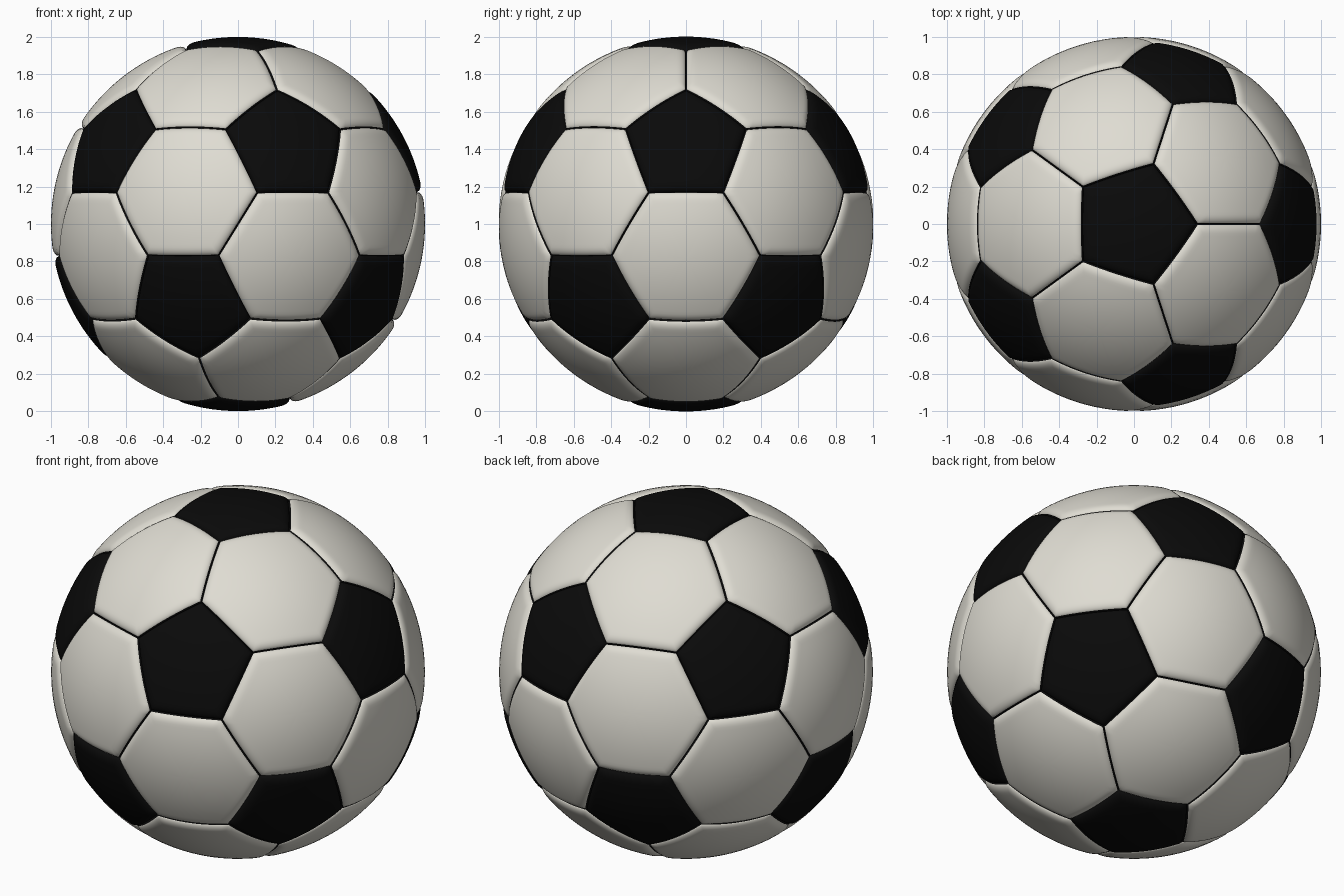
import bpy
import bmesh
from math import sqrt, sin, cos, radians
from mathutils import Vector

cube = bpy.data.objects.get("Cube")
if cube:
    bpy.data.objects.remove(cube, do_unlink=True)

CENTRE = Vector((0, 0, 1))
SEGMENTS = 12          # divisions along each panel edge
ROUND_WIDTH = 0.045    # width of the rounded panel rim
SEAM_DEPTH = 0.03
INSETS = [0, 0.005, 0.01, 0.016, 0.024, 0.034, 0.045, 0.06]


def make_material(name, colour, roughness):
    mat = bpy.data.materials.new(name)
    mat.use_nodes = True
    mat.diffuse_color = colour
    shader = mat.node_tree.nodes["Principled BSDF"]
    shader.inputs["Base Color"].default_value = colour
    shader.inputs["Roughness"].default_value = roughness
    return mat


white = make_material("warm_white", (0.74, 0.72, 0.65, 1), 0.5)
black = make_material("black", (0.003, 0.003, 0.003, 1), 0.5)


def rim_radius(inset):
    """Quarter-round fall from the ball surface into the seam."""
    t = max(0, 1 - inset / ROUND_WIDTH)
    return 1 - SEAM_DEPTH * (1 - sqrt(1 - t * t))


def add_panel(bm, corners):
    """Fill one panel with concentric rings pushed out onto the sphere."""
    middle = sum(corners, Vector()) / len(corners)
    apothem = ((corners[0] + corners[1]) / 2 - middle).length
    outline = []
    for a, b in zip(corners, corners[1:] + corners[:1]):
        outline += [a.lerp(b, i / SEGMENTS) for i in range(SEGMENTS)]
    inner = 1 - INSETS[-1] / apothem
    scales = [1 - d / apothem for d in INSETS]
    scales += [inner * k / 8 for k in range(7, 0, -1)]
    rings = []
    for s in scales:
        radius = rim_radius((1 - s) * apothem)
        rings.append([bm.verts.new(CENTRE + middle.lerp(p, s).normalized() * radius)
                      for p in outline])
    n = len(outline)
    for level, (outer, inside) in enumerate(zip(rings, rings[1:])):
        for i in range(n):
            j = (i + 1) % n
            face = bm.faces.new((outer[i], outer[j], inside[j], inside[i]))
            face.material_index = 1 if level == 0 else 0   # dark seam line
    hub = bm.verts.new(CENTRE + middle.normalized())
    for i in range(n):
        bm.faces.new((rings[-1][i], rings[-1][(i + 1) % n], hub))


def build_panels(name, panels, materials):
    bm = bmesh.new()
    for corners in panels:
        add_panel(bm, corners)
    for face in bm.faces:
        face.smooth = True
        face.normal_update()
        if face.normal.dot(face.calc_center_median() - CENTRE) < 0:
            face.normal_flip()
    mesh = bpy.data.meshes.new(name)
    bm.to_mesh(mesh)
    bm.free()
    for mat in materials:
        mesh.materials.append(mat)
    obj = bpy.data.objects.new(name, mesh)
    bpy.context.collection.objects.link(obj)


# Icosahedron: two poles and two staggered rings of five
ring_z, ring_r = 1 / sqrt(5), 2 / sqrt(5)
points = [Vector((0, 0, 1)), Vector((0, 0, -1))]
for k in range(5):
    for turn, z in ((0, ring_z), (36, -ring_z)):
        a = radians(72 * k + turn)
        points.append(Vector((ring_r * cos(a), ring_r * sin(a), z)))


def adjacent(a, b):
    return 0.4 < a.dot(b) < 0.5


def sorted_around(corners):
    """Order corners by angle about the panel's middle."""
    axis = sum(corners, Vector()).normalized()
    u = (corners[0] - axis * corners[0].dot(axis)).normalized()
    v = axis.cross(u)
    return sorted(corners, key=lambda p: Vector((p.dot(u), p.dot(v))).angle_signed(Vector((1, 0))))


# Cutting each corner at a third of its edges gives the pentagons
pentagons = [sorted_around([p.lerp(q, 1 / 3) for q in points if adjacent(p, q)])
             for p in points]

# Each triangle of neighbouring corners leaves a hexagon
hexagons = []
for i, a in enumerate(points):
    for j in range(i + 1, 12):
        for k in range(j + 1, 12):
            b, c = points[j], points[k]
            if adjacent(a, b) and adjacent(b, c) and adjacent(a, c):
                hexagons.append(sorted_around(
                    [p.lerp(q, 1 / 3) for p in (a, b, c) for q in (a, b, c) if p is not q]))

build_panels("white_hexagon_panels", hexagons, [white, black])
build_panels("black_pentagon_panels", pentagons, [black, black])
